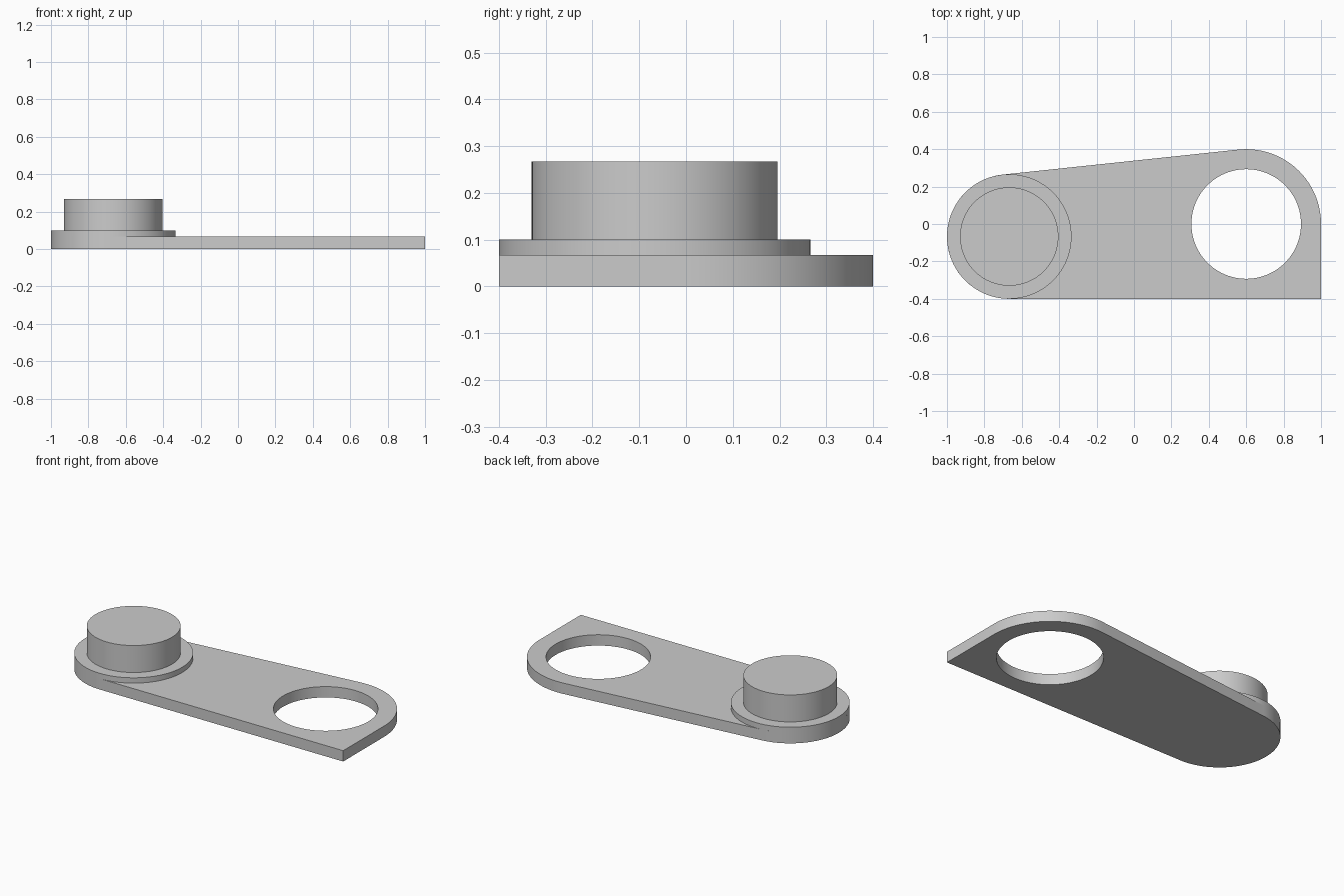
import bpy
import bmesh
from math import acos, atan2, cos, hypot, pi, sin

if "Cube" in bpy.data.objects:
    bpy.data.objects.remove(bpy.data.objects["Cube"])

# Shared dimensions
BOSS, BOSS_R = (-0.667, -0.067), 0.333
EYE, EYE_R, HOLE_R = (0.6, 0.0), 0.4, 0.293
PIN_R = 0.263
PLATE_TOP, COLLAR_TOP, PIN_TOP = 0.067, 0.1, 0.267

grey = bpy.data.materials.new("plain grey")
grey.use_nodes = True
grey.diffuse_color = (0.6, 0.6, 0.6, 1)
grey.node_tree.nodes["Principled BSDF"].inputs["Base Color"].default_value = grey.diffuse_color


def arc(center, radius, start, end, steps):
    """Points along an arc, both ends included."""
    angles = [start + (end - start) * i / steps for i in range(steps + 1)]
    return [(center[0] + radius * cos(a), center[1] + radius * sin(a)) for a in angles]


def circle(center, radius):
    return arc(center, radius, 0, 2 * pi, 96)[:-1]


def extruded(name, loops, bottom, top):
    """Fill closed outlines (later ones are holes) and extrude them upwards."""
    bm = bmesh.new()
    for loop in loops:
        verts = [bm.verts.new((x, y, bottom)) for x, y in loop]
        for a, b in zip(verts, verts[1:] + verts[:1]):
            bm.edges.new((a, b))
    if len(loops) == 1:
        bm.faces.new(bm.verts)
    else:
        bmesh.ops.triangle_fill(bm, edges=bm.edges[:], use_beauty=True, normal=(0, 0, 1))
    result = bmesh.ops.extrude_face_region(bm, geom=bm.faces[:], use_keep_orig=True)
    raised = [g for g in result["geom"] if isinstance(g, bmesh.types.BMVert)]
    bmesh.ops.translate(bm, verts=raised, vec=(0, 0, top - bottom))
    bmesh.ops.recalc_face_normals(bm, faces=bm.faces[:])
    mesh = bpy.data.meshes.new(name)
    bm.to_mesh(mesh)
    bm.free()
    mesh.materials.append(grey)
    obj = bpy.data.objects.new(name, mesh)
    bpy.context.collection.objects.link(obj)
    bpy.ops.object.select_all(action="DESELECT")
    obj.select_set(True)
    bpy.context.view_layer.objects.active = obj
    bpy.ops.object.shade_smooth_by_angle(angle=pi / 6)
    return obj


# Arm plate: two arcs joined by their common tangent, with one square corner
dx, dy = EYE[0] - BOSS[0], EYE[1] - BOSS[1]
tangent = atan2(dy, dx) + acos((BOSS_R - EYE_R) / hypot(dx, dy))
outline = arc(EYE, EYE_R, 0, tangent, 32)
outline += arc(BOSS, BOSS_R, tangent, 1.5 * pi, 48)
outline.append((EYE[0] + EYE_R, BOSS[1] - BOSS_R))
extruded("arm_plate", [outline, circle(EYE, HOLE_R)], 0, PLATE_TOP)

# Raised collar and pin
extruded("collar", [circle(BOSS, BOSS_R)], PLATE_TOP, COLLAR_TOP)
extruded("pin", [circle(BOSS, PIN_R)], COLLAR_TOP, PIN_TOP)
